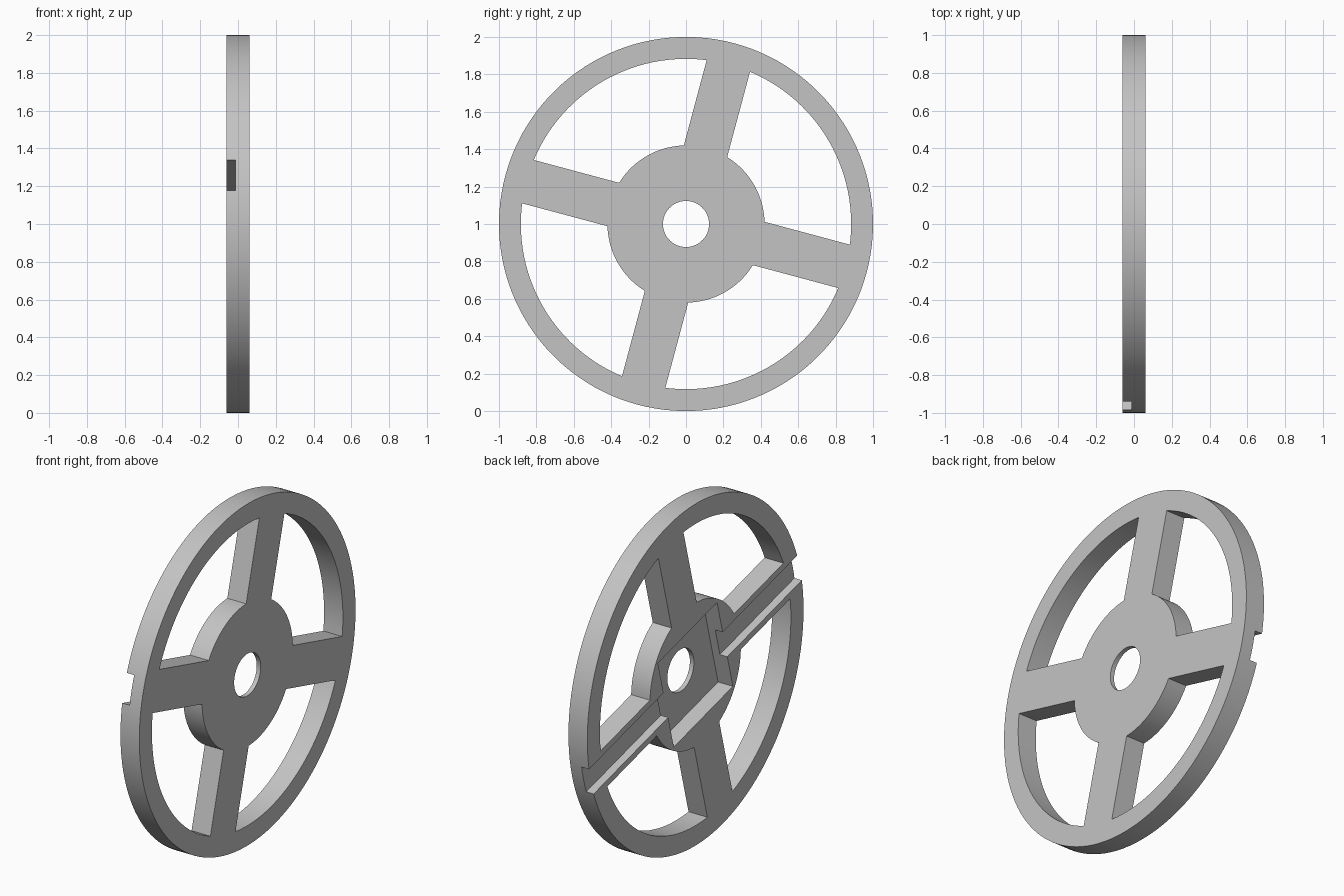
import bpy, bmesh
from math import pi, sin, cos, asin, radians

cube = bpy.data.objects.get("Cube")
if cube:
    bpy.data.objects.remove(cube, do_unlink=True)

HALF = 0.061           # half thickness of the wheel
TILT = radians(-15)    # spokes lean from the vertical
RIM_IN, HUB, HOLE = 0.883, 0.42, 0.123
SPOKE = 0.12           # half width of a spoke

grey = bpy.data.materials.new("plain grey")
grey.use_nodes = True
grey.diffuse_color = (0.55, 0.55, 0.55, 1)
grey.node_tree.nodes["Principled BSDF"].inputs["Base Color"].default_value = grey.diffuse_color


def arc(radius, start, end, steps):
    return [(radius * cos(start + (end - start) * i / steps),
             radius * sin(start + (end - start) * i / steps)) for i in range(steps + 1)]


def circle(radius, steps):
    return arc(radius, 0, 2 * pi, steps)[:-1]


def box(w, h):
    return [(-w, -h), (w, -h), (w, h), (-w, h)]


def prism(name, outline, x0, x1, turn=0.0):
    """Extrude a y-z outline along x, turned about the axle."""
    bm = bmesh.new()
    c, s = cos(TILT + turn), sin(TILT + turn)
    face = bm.faces.new([bm.verts.new((x0, a * c - b * s, a * s + b * c + 1)) for a, b in outline])
    top = bmesh.ops.extrude_face_region(bm, geom=[face])["geom"]
    bmesh.ops.translate(bm, vec=(x1 - x0, 0, 0),
                        verts=[v for v in top if isinstance(v, bmesh.types.BMVert)])
    bmesh.ops.recalc_face_normals(bm, faces=bm.faces)
    mesh = bpy.data.meshes.new(name)
    bm.to_mesh(mesh)
    bm.free()
    mesh.materials.append(grey)
    obj = bpy.data.objects.new(name, mesh)
    bpy.context.collection.objects.link(obj)
    return obj


# Solid disc
wheel = prism("spoked_wheel", circle(1.0, 128), -HALF, HALF)

# Four windows between the spokes
edge_out, edge_in = asin(SPOKE / RIM_IN), asin(SPOKE / HUB)
window = (arc(RIM_IN, edge_out, pi / 2 - edge_out, 28)
          + arc(HUB, pi / 2 - edge_in, edge_in, 20))
cutters = [prism("window_cutter", window, -1, 1, k * pi / 2) for k in range(4)]

# Axle hole, square hub pocket and the shallower channel across the wheel
cutters += [
    prism("axle_cutter", circle(HOLE, 64), -1, 1),
    prism("pocket_cutter", box(0.283, 0.283), -1, 0.035),
    prism("channel_cutter", box(1.2, 0.083), -1, -0.013),
]

bpy.ops.object.select_all(action="DESELECT")
bpy.context.view_layer.objects.active = wheel
wheel.select_set(True)
for cutter in cutters:
    cutter.hide_render = True
    mod = wheel.modifiers.new("cut", "BOOLEAN")
    mod.operation, mod.solver, mod.object = "DIFFERENCE", "EXACT", cutter
    bpy.ops.object.modifier_apply(modifier=mod.name)
    bpy.data.objects.remove(cutter, do_unlink=True)

bpy.ops.object.shade_smooth_by_angle(angle=radians(30))
